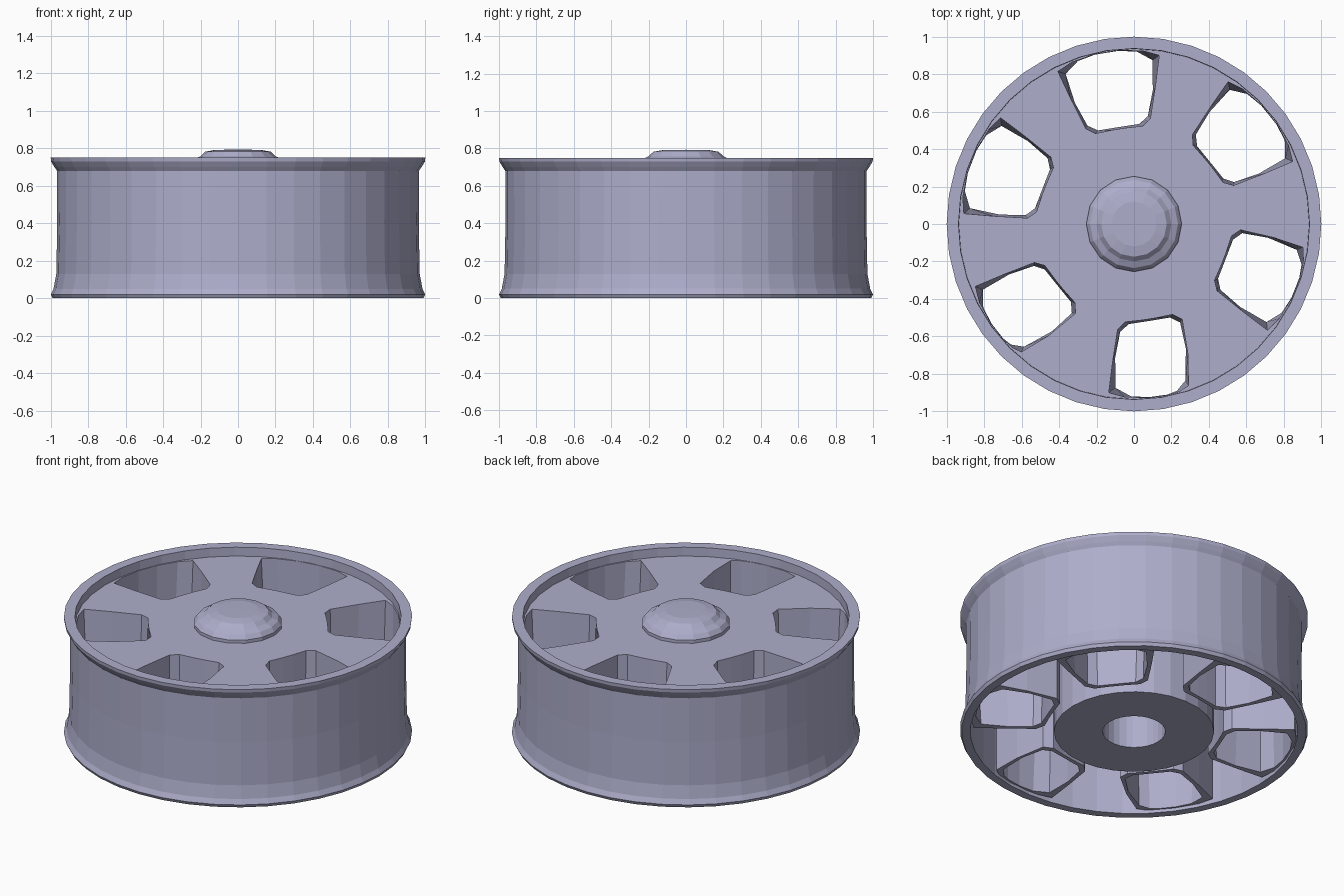
import bpy
import bmesh
from math import sin, cos, pi, radians

if "Cube" in bpy.data.objects:
    bpy.data.objects.remove(bpy.data.objects["Cube"], do_unlink=True)

FACE_Z = 0.695
FIRST_WINDOW = radians(99)
# How far each window's outer corner is drawn in on one side
TRIMS = [0.0, 0.0, 0.45, 0.45, 0.25, 0.0]

# Blue-grey painted metal
metal = bpy.data.materials.new("blue_grey_metal")
metal.use_nodes = True
metal.diffuse_color = (0.42, 0.42, 0.6, 1)
metal.node_tree.nodes["Principled BSDF"].inputs["Base Color"].default_value = metal.diffuse_color


def finish(name, bm):
    bmesh.ops.remove_doubles(bm, verts=bm.verts, dist=0.0001)
    bmesh.ops.recalc_face_normals(bm, faces=bm.faces)
    mesh = bpy.data.meshes.new(name)
    bm.to_mesh(mesh)
    bm.free()
    mesh.materials.append(metal)
    obj = bpy.data.objects.new(name, mesh)
    bpy.context.collection.objects.link(obj)
    return obj


def lathe(name, profile, sides, closed):
    """Spin a radius/height profile around z."""
    bm = bmesh.new()
    verts = [bm.verts.new((r, 0, z)) for r, z in profile]
    pairs = list(zip(verts, verts[1:]))
    if closed:
        pairs.append((verts[-1], verts[0]))
    edges = [bm.edges.new(p) for p in pairs]
    bmesh.ops.spin(bm, geom=verts + edges, cent=(0, 0, 0), axis=(0, 0, 1),
                   angle=2 * pi, steps=sides, use_merge=True)
    return finish(name, bm)


# Half outlines of a window: radius and angle from its centre line
FRONT = [(0.515, 4), (0.525, 14), (0.57, 17.8), (0.75, 17.8),
         (0.91, 17.5), (0.925, 12), (0.93, 4)]
REAR = [(0.525, 4), (0.535, 12), (0.58, 16.3), (0.72, 17),
        (0.88, 15.5), (0.92, 10), (0.928, 4)]


def window_loop(bm, half, turn, trim, z, grow=0.0):
    """Add one window outline at height z, grown outwards if asked."""
    trimmed = [(r, a * (1 - trim * max(0, (r - 0.57) / 0.34))) for r, a in half]
    outline = trimmed + [(r, -a) for r, a in reversed(half)]
    middle = 0.73
    loop = []
    for r, a in outline:
        x = middle + (r * cos(radians(a)) - middle) * (1 + grow)
        y = r * sin(radians(a)) * (1 + grow)
        loop.append(bm.verts.new((x * cos(turn) - y * sin(turn),
                                  x * sin(turn) + y * cos(turn), z)))
    return loop


def bridge(bm, a, b):
    n = len(a)
    for i in range(n):
        j = (i + 1) % n
        bm.faces.new((a[i], a[j], b[j], b[i]))


windows = [(FIRST_WINDOW + 2 * pi * i / len(TRIMS), trim)
           for i, trim in enumerate(TRIMS)]

# Flared outer rim
lathe("rim", [(0.94, 0.0), (0.99, 0.0), (1.0, 0.02), (0.985, 0.05),
              (0.97, 0.13), (0.965, 0.4), (0.966, 0.68), (0.98, 0.7),
              (0.998, 0.73), (1.0, 0.75), (0.937, 0.75), (0.935, 0.69)],
      40, True)

# Face plate with six window openings
plate = lathe("face_plate", [(0.0, 0.66), (0.945, 0.66),
                             (0.945, FACE_Z), (0.0, FACE_Z)], 40, False)
bm = bmesh.new()
for turn, trim in windows:
    low = window_loop(bm, FRONT, turn, trim, 0.6)
    high = window_loop(bm, FRONT, turn, trim, 0.8)
    bridge(bm, low, high)
    bm.faces.new(low)
    bm.faces.new(high)
cutter = finish("window_cutter", bm)
cutter.hide_render = True
cut = plate.modifiers.new("windows", "BOOLEAN")
cut.operation = "DIFFERENCE"
cut.solver = "EXACT"
cut.object = cutter
bpy.context.view_layer.objects.active = plate
plate.select_set(True)
bpy.ops.object.modifier_apply(modifier=cut.name)
bpy.data.objects.remove(cutter, do_unlink=True)

# Thin-walled pockets behind the windows, leaving hollow spokes between
for number, (turn, trim) in enumerate(windows, 1):
    bm = bmesh.new()
    loops = [window_loop(bm, FRONT, turn, trim, FACE_Z - 0.002),
             window_loop(bm, REAR, turn, trim, 0.02),
             window_loop(bm, FRONT, turn, trim, 0.02, grow=0.06),
             window_loop(bm, FRONT, turn, trim, FACE_Z - 0.002, grow=0.06)]
    for a, b in zip(loops, loops[1:] + loops[:1]):
        bridge(bm, a, b)
    finish(f"window_pocket_{number}", bm)

# Rear hub barrel with a blind bore
lathe("hub_barrel", [(0.0, 0.62), (0.18, 0.62), (0.18, 0.0), (0.46, 0.0),
                     (0.46, 0.67), (0.0, 0.67)], 28, False)

# Domed centre cap
lathe("centre_cap", [(0.255, 0.68), (0.255, 0.715), (0.235, 0.742),
                     (0.2, 0.758), (0.175, 0.782), (0.12, 0.792),
                     (0.0, 0.793)], 16, False)
